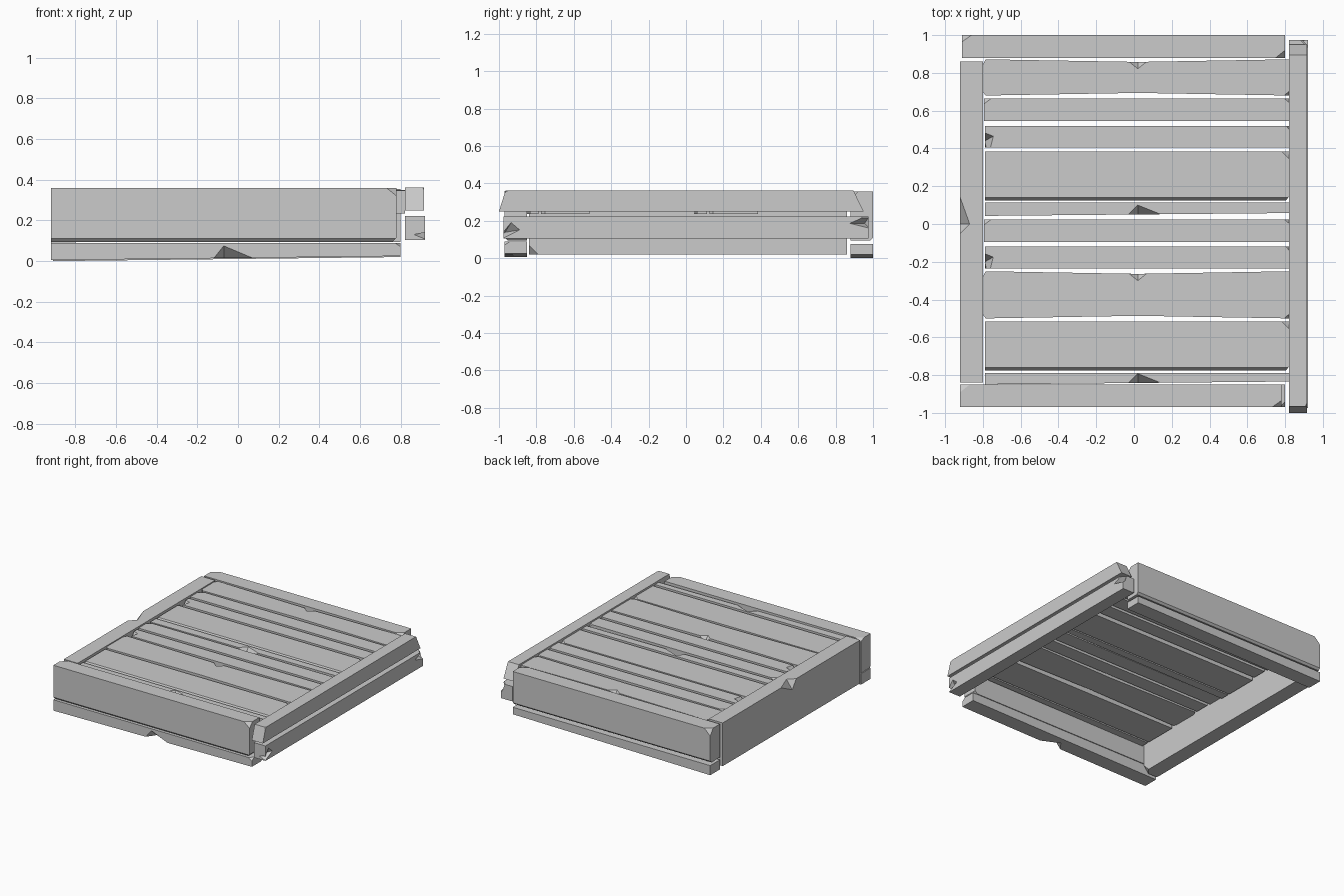
import bpy, bmesh
from mathutils import Vector

if "Cube" in bpy.data.objects:
    bpy.data.objects.remove(bpy.data.objects["Cube"])


def hull_object(name, points):
    bm = bmesh.new()
    for p in points:
        bm.verts.new(p)
    bmesh.ops.convex_hull(bm, input=bm.verts)
    bmesh.ops.recalc_face_normals(bm, faces=bm.faces)
    return to_object(name, bm)


def to_object(name, bm):
    me = bpy.data.meshes.new(name)
    bm.to_mesh(me)
    bm.free()
    ob = bpy.data.objects.new(name, me)
    bpy.context.collection.objects.link(ob)
    return ob


def board(name, lo, hi, chips=(), bow=0, taper=None, notches=()):
    """Box plank. chips: signed corner cuts (0 = runs along that axis).
    taper: (axis, amount) raises the low side at +x. notches: V cuts a,b on the edge, c,d on the faces."""
    lo, hi = Vector(lo), Vector(hi)
    bm = bmesh.new()
    bmesh.ops.create_cube(bm, size=1)
    for v in bm.verts:
        v.co = Vector(hi[i] if v.co[i] > 0 else lo[i] for i in range(3))
    if taper:
        ax, amount = taper
        for v in bm.verts:
            if v.co.x > 0 and abs(v.co[ax] - lo[ax]) < 1e-5:
                v.co[ax] += amount
    if bow:
        mid_x = 0.02
        bmesh.ops.bisect_plane(bm, geom=bm.verts[:] + bm.edges[:] + bm.faces[:],
                               plane_co=(mid_x, 0, 0), plane_no=(1, 0, 0))
        for v in bm.verts:
            if abs(v.co.x - mid_x) < 1e-4:
                v.co.y += bow if v.co.y < (lo.y + hi.y) / 2 else -bow
    for c in chips:
        corner = Vector(hi[i] if c[i] > 0 else lo[i] for i in range(3))
        n = Vector(1 / k if k else 0 for k in c).normalized()
        ax = next(i for i in range(3) if c[i])
        corner[ax] -= c[ax]
        cut = bmesh.ops.bisect_plane(bm, geom=bm.verts[:] + bm.edges[:] + bm.faces[:],
                                     plane_co=corner, plane_no=n, clear_outer=True)
        edges = [e for e in cut["geom_cut"] if isinstance(e, bmesh.types.BMEdge)]
        bmesh.ops.edgenet_fill(bm, edges=edges)
    bmesh.ops.recalc_face_normals(bm, faces=bm.faces)
    ob = to_object(name, bm)
    for pts in notches:
        pts = [Vector(p) for p in pts]
        m = (pts[2] + pts[3]) / 2
        cutter = hull_object("notch_cutter", [m + (p - m) * 1.6 for p in pts])
        cutter.hide_render = True
        mod = ob.modifiers.new("notch", 'BOOLEAN')
        mod.operation, mod.solver, mod.object = 'DIFFERENCE', 'EXACT', cutter
        bpy.context.view_layer.update()
        deps = bpy.context.evaluated_depsgraph_get()
        me = bpy.data.meshes.new_from_object(ob.evaluated_get(deps))
        ob.modifiers.clear()
        ob.data = me
        bpy.data.objects.remove(cutter)
    return ob


# Front frame boards
board("front_upper_board", (-.92, -.97, .095), (.78, -.85, .36),
      [(.05, -.035, .04), (-.05, .04, .02), (0, -.015, -.015), (.02, 0, -.02)])
board("front_lower_board", (-.92, -.97, .005), (.80, -.85, .09),
      [(.03, -.03, .02)], taper=(2, .02),
      notches=[[(-.12, -.97, .013), (.07, -.97, .016), (-.07, -.97, .075), (-.07, -.90, .013)]])

# Back frame boards
board("back_upper_board", (-.91, .88, .095), (.80, 1, .355),
      [(.05, -.04, .04), (-.05, .035, .05), (0, .015, -.015)])
board("back_lower_board", (-.91, .88, 0), (.80, 1, .075),
      [(.03, .03, -.02)], taper=(2, .02))

# Left tall board with a V notch in its outer top edge
board("left_board", (-.92, -.84, .02), (-.80, .86, .358), [(.04, -.05, -.05)],
      notches=[[(-.92, .14, .358), (-.92, -.05, .358), (-.87, 0, .358), (-.92, 0, .29)]])

# Right twin rails with slanted ends
board("right_upper_rail", (.82, -1, .25), (.915, .95, .362),
      [(0, -.035, .112), (0, .055, .112), (.04, .05, .025), (.03, -.05, .03)])
board("right_lower_rail", (.82, -.975, .105), (.92, .975, .222),
      [(.04, .04, .03)],
      notches=[[(.92, -1.0, .11), (.92, -.90, .16), (.92, -.935, .19), (.87, -.96, .15)],
               [(.92, .90, .18), (.92, .99, .22), (.92, .98, .16), (.87, .96, .18)]])

# Top slats: five plank types, each used twice
for i, (y0, y1) in enumerate([(.68, .872), (-.50, -.25)], 1):
    board(f"bowed_slat_{i}", (-.80, y0, .25), (.835, y1, .35),
          [(.04, -.035, .04), (-.015, .03, 0), (.015, .03, 0), (-.015, -.02, 0)], bow=.014,
          notches=[[(-.025, y1 - .014, .35), (.065, y1 - .014, .35),
                    (.02, y1 - .05, .35), (.02, y1 - .014, .31)]])
for i, (y0, y1) in enumerate([(.545, .665), (-.095, .025)], 1):
    board(f"plain_slat_{i}", (-.795, y0, .25), (.825, y1, .35),
          [(-.04, .03, .03), (.03, .025, .03)])
for i, (y0, y1) in enumerate([(.405, .52), (-.235, -.12)], 1):
    board(f"chipped_slat_{i}", (-.79, y0, .25), (.83, y1, .35),
          [(.025, .03, .03)],
          notches=[[(-.81, y0 + .085, .35), (-.765, y0 - .02, .35),
                    (-.745, y0 + .06, .35), (-.78, y0 + .04, .30)]])
for i, (y0, y1) in enumerate([(.125, .385), (-.775, -.515)], 1):
    board(f"wide_slat_{i}", (-.79, y0, .235), (.82, y1, .347),
          [(.04, .04, .03), (0, -.014, .02), (.015, -.02, 0)])
for i, (y0, y1) in enumerate([(.043, .113), (-.849, -.788)], 1):
    board(f"narrow_slat_{i}", (-.79, y0, .235), (.82, y1, .347), taper=(1, .015),
          notches=[[(-.03, y0 + .007, .347), (.14, y0 + .009, .347),
                    (.02, y0 + .057, .347), (.02, y0 + .007, .28)]])
